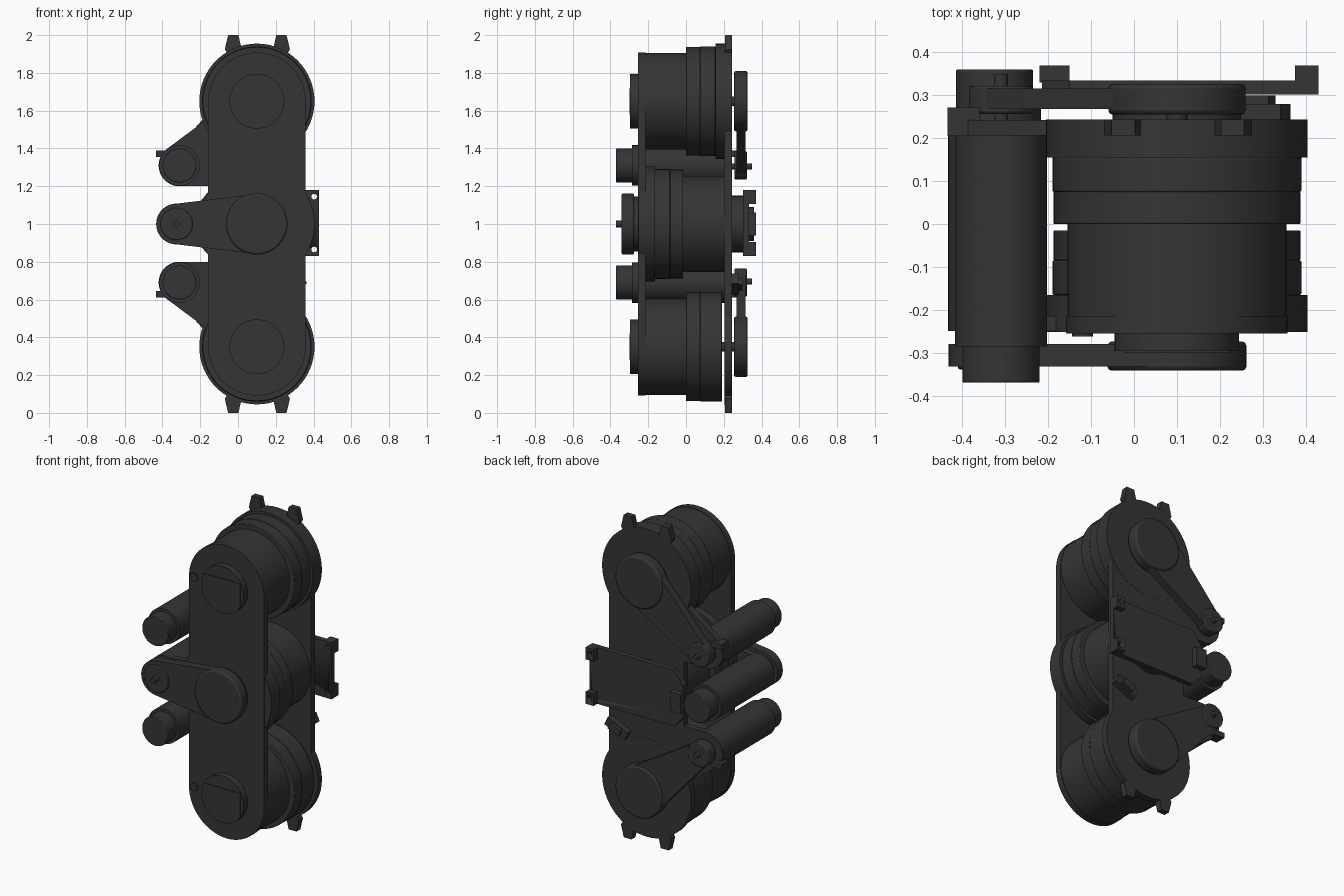
import bpy, bmesh, math
from mathutils.geometry import convex_hull_2d

cube = bpy.data.objects.get("Cube")
if cube:
    bpy.data.objects.remove(cube, do_unlink=True)

black = bpy.data.materials.new("charcoal_black")
black.use_nodes = True
black.diffuse_color = (0.035, 0.035, 0.035, 1)
black.node_tree.nodes["Principled BSDF"].inputs["Base Color"].default_value = (0.035, 0.035, 0.035, 1)


def slab(name, rounds, y0, y1, bevel=0.0):
    """Convex outline round circles (x, z, radius) in the xz plane, extruded along y."""
    pts = []
    for x, z, r in rounds:
        n = 64 if r > 0.05 else 16 if r else 1
        pts += [(x + r * math.cos(math.tau * i / n), z + r * math.sin(math.tau * i / n)) for i in range(n)]
    outline = [pts[i] for i in convex_hull_2d(pts)]
    bm = bmesh.new()
    front = [bm.verts.new((x, y0, z)) for x, z in outline]
    back = [bm.verts.new((x, y1, z)) for x, z in outline]
    bm.faces.new(front)
    bm.faces.new(back)
    for i in range(len(front)):
        j = (i + 1) % len(front)
        bm.faces.new((front[i], front[j], back[j], back[i]))
    bmesh.ops.recalc_face_normals(bm, faces=bm.faces)
    mesh = bpy.data.meshes.new(name)
    bm.to_mesh(mesh)
    bm.free()
    mesh.materials.append(black)
    obj = bpy.data.objects.new(name, mesh)
    bpy.context.collection.objects.link(obj)
    if bevel:
        mod = obj.modifiers.new("edge_bevel", "BEVEL")
        mod.width, mod.segments, mod.limit_method, mod.angle_limit = bevel, 2, "ANGLE", 0.7
    select(obj)
    bpy.ops.object.shade_smooth_by_angle(angle=math.radians(30))
    return obj


def select(*objs):
    bpy.ops.object.select_all(action="DESELECT")
    for o in objs:
        o.select_set(True)
    bpy.context.view_layer.objects.active = objs[0]


def box(name, x0, x1, z0, z1, y0, y1):
    return slab(name, [(x, z, 0) for x in (x0, x1) for z in (z0, z1)], y0, y1)


def join(name, parts):
    select(*parts)
    bpy.ops.object.join()
    parts[0].name = name


CX = 0.1
# Front plate with the arm that carries the middle motor
join("front_plate", [
    slab("plate", [(CX, 1.65, 0.258), (CX, 0.35, 0.258)], -0.255, -0.215),
    slab("arm", [(-0.325, 1.0, 0.1), (CX, 1.0, 0.15)], -0.25, -0.215)])

# Back plate parts: straight middle, then mirrored ends, motor arms and tabs
plate = [slab("plate", [(CX, 1.65, 0.258), (CX, 0.35, 0.258)], 0.205, 0.243)]
for s in (1, -1):
    def Z(h):
        return 1 + s * h
    side = "upper" if s > 0 else "lower"
    plate.append(slab("end", [(CX, Z(0.65), 0.305)], 0.205, 0.244))
    plate.append(slab("motor_arm", [(-0.31, Z(0.31), 0.11), (-0.165, Z(0.555), 0),
                                    (0, Z(0.6), 0), (0, Z(0.2), 0)], 0.206, 0.243))
    plate.append(box("arm_tab", -0.435, -0.36, *sorted((Z(0.355), Z(0.388))), 0.205, 0.272))
    for x, w in ((-0.025, -1), (0.23, 1)):
        plate.append(slab("end_tab", [(x - 0.027, Z(1), 0), (x + 0.027, Z(1), 0),
                                      (x - 0.027, Z(0.965), 0), (x + 0.027, Z(0.965), 0),
                                      (x - 0.045, Z(0.925), 0), (x + 0.045, Z(0.925), 0),
                                      (x, Z(0.85), 0)], 0.206, 0.244))

    # Outer drums with their caps, shafts and screws
    slab(side + "_drum", [(CX, Z(0.65), 0.255)], -0.25, 0.0)
    slab(side + "_drum_rim_front", [(CX, Z(0.65), 0.288)], 0.0, 0.075, 0.003)
    slab(side + "_drum_rim_back", [(CX, Z(0.65), 0.29)], 0.075, 0.155 if s > 0 else 0.19, 0.003)
    if s > 0:
        slab("upper_drum_flange", [(CX, 1.65, 0.305)], 0.155, 0.206)
    slab(side + "_drum_cap", [(CX, Z(0.65), 0.145)], -0.296, -0.25)
    box(side + "_cap_bar", CX - 0.125, CX + 0.125, Z(0.65) - 0.07, Z(0.65) + 0.07, -0.3, -0.29)
    slab(side + "_drum_shaft", [(CX, Z(0.65), 0.025)], 0.15, 0.26)
    slab(side + "_plate_screw", [(-0.12, 1.655 if s > 0 else 0.355, 0.025)], -0.262, -0.25)

    # Outer motors driving the rear belts
    slab(side + "_motor", [(-0.31, Z(0.31), 0.107)], -0.285, 0.21)
    slab(side + "_motor_end", [(-0.31, Z(0.31), 0.09)], -0.37, -0.28, 0.004)
    slab(side + "_motor_shaft", [(-0.31, Z(0.305), 0.016)], 0.2, 0.35)
    slab(side + "_motor_pulley", [(-0.31, Z(0.31), 0.075)], 0.257, 0.322, 0.006)
    slab(side + "_drum_pulley", [(CX, Z(0.65), 0.16)], 0.255, 0.326, 0.01)
    slab(side + "_belt", [(-0.31, Z(0.31), 0.07), (CX, Z(0.65), 0.15)], 0.268, 0.316)
join("back_plate", plate)

# Middle drum faces the other way
slab("middle_drum", [(CX, 1, 0.255)], -0.02, 0.206)
slab("middle_drum_rim_back", [(CX, 1, 0.288)], -0.085, -0.015, 0.003)
slab("middle_drum_rim_front", [(CX, 1, 0.29)], -0.165, -0.085, 0.003)
slab("middle_drum_flange", [(CX, 1, 0.305)], -0.252, -0.165)
slab("middle_drum_shaft", [(CX, 1, 0.145)], -0.285, -0.24)
slab("middle_drum_pulley", [(CX, 1, 0.162)], -0.342, -0.274, 0.01)
slab("middle_belt", [(-0.325, 1, 0.107), (CX, 1, 0.158)], -0.332, -0.28)
slab("middle_motor_pulley", [(-0.325, 1, 0.085)], -0.339, -0.272, 0.004)
slab("middle_motor_shaft", [(-0.325, 1, 0.018)], -0.37, -0.25)
slab("middle_motor", [(-0.325, 1, 0.108)], -0.25, 0.272)
slab("middle_motor_end", [(-0.325, 1, 0.09)], 0.265, 0.36, 0.004)

# Rear mounting bracket on a round hub, with two screw holes
slab("bracket_hub", [(CX, 1, 0.15)], 0.24, 0.305)
bracket = slab("rear_bracket", [(0.43, 0.83, 0), (0.43, 1.18, 0), (-0.15, 1.18, 0), (-0.15, 0.83, 0),
                                (-0.215, 0.9, 0), (-0.215, 1.1, 0)], 0.302, 0.334)
box("bracket_end_block", -0.22, -0.15, 0.94, 1.06, 0.33, 0.37)
blocks = [box("bracket_lower_block", 0.375, 0.43, 0.83, 0.905, 0.333, 0.37),
          box("bracket_upper_block", 0.375, 0.43, 1.105, 1.18, 0.333, 0.37)]
for z in (0.865, 1.145):
    cutter = slab("hole_cutter", [(0.403, z, 0.015)], 0.28, 0.4)
    cutter.hide_render = True
    for target in [bracket] + blocks:
        mod = target.modifiers.new("hole", "BOOLEAN")
        mod.operation, mod.object, mod.solver = "DIFFERENCE", cutter, "EXACT"
        select(target)
        bpy.ops.object.modifier_apply(modifier=mod.name)
    bpy.data.objects.remove(cutter, do_unlink=True)

# Small sensor block set at a slant below the bracket
c, s = math.cos(0.43), math.sin(0.43)
for name, hw, hh, y0, y1 in (("sensor_block", 0.075, 0.028, 0.24, 0.28), ("sensor_plug", 0.04, 0.02, 0.27, 0.3)):
    slab(name, [(0.285 + u * c - v * s, 0.68 + u * s + v * c, 0)
                for u in (-hw, hw) for v in (-hh, hh)], y0, y1)
